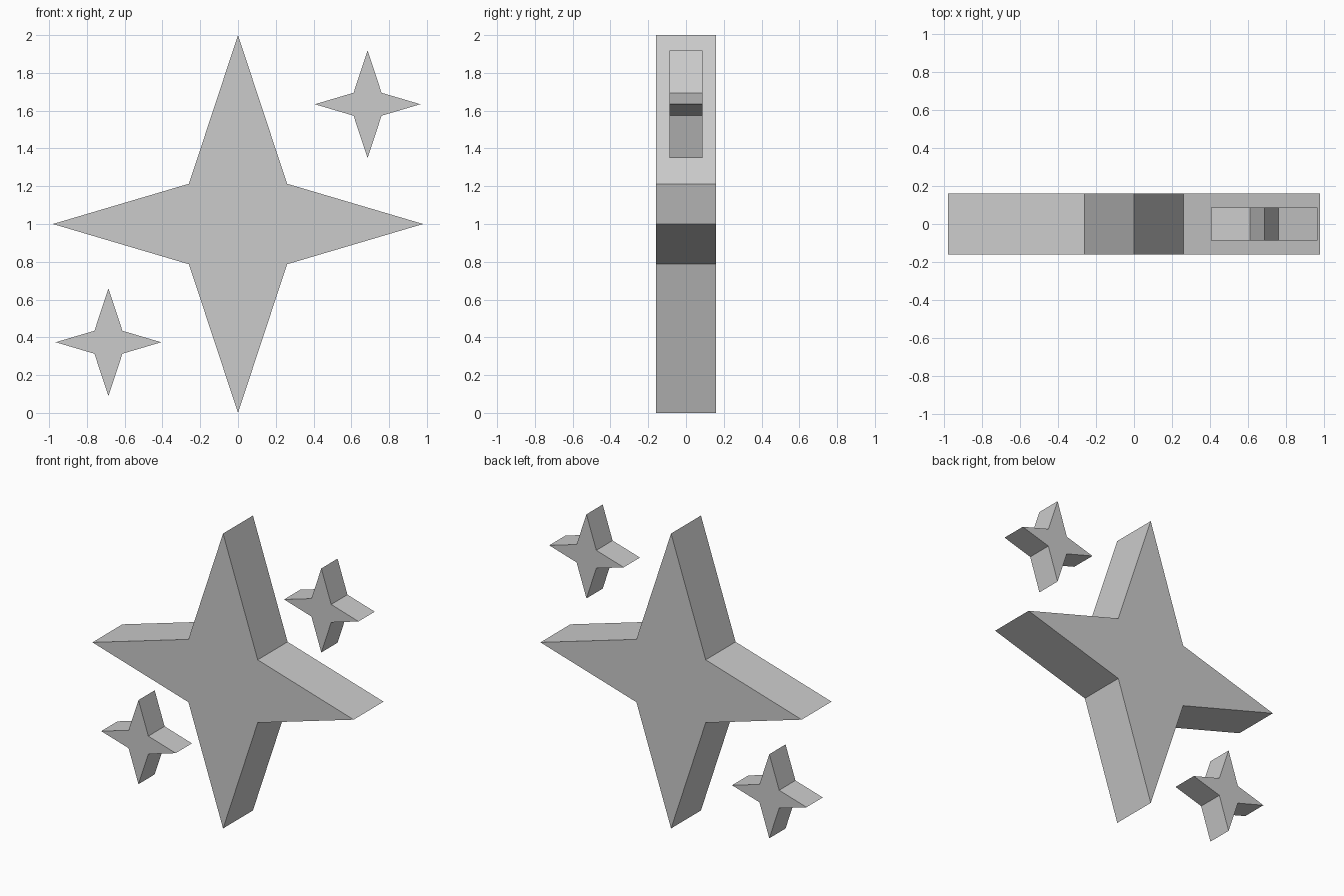
import bpy
import bmesh

cube = bpy.data.objects.get("Cube")
if cube:
    bpy.data.objects.remove(cube, do_unlink=True)

# Single flat grey material
GREY = (0.6, 0.6, 0.6, 1.0)
grey = bpy.data.materials.new("light grey")
grey.use_nodes = True
grey.diffuse_color = GREY
grey.node_tree.nodes["Principled BSDF"].inputs["Base Color"].default_value = GREY

# Full-size star proportions: tip reach and inner notch, in x and z
TIP_X, TIP_Z = 0.98, 1.0
NOTCH_X, NOTCH_Z = 0.26, 0.213


def make_star(name, x, z, scale, half_depth):
    """Extrude a four-pointed star outline along y."""
    outline = [(0, TIP_Z), (NOTCH_X, NOTCH_Z), (TIP_X, 0), (NOTCH_X, -NOTCH_Z)]
    outline += [(-px, -pz) for px, pz in outline]
    bm = bmesh.new()
    front = bm.faces.new([bm.verts.new((px * scale, -half_depth, pz * scale))
                          for px, pz in outline])
    result = bmesh.ops.extrude_face_region(bm, geom=[front], use_keep_orig=True)
    back = [v for v in result["geom"] if isinstance(v, bmesh.types.BMVert)]
    bmesh.ops.translate(bm, verts=back, vec=(0, 2 * half_depth, 0))
    bmesh.ops.recalc_face_normals(bm, faces=bm.faces)
    mesh = bpy.data.meshes.new(name)
    bm.to_mesh(mesh)
    bm.free()
    mesh.materials.append(grey)
    star = bpy.data.objects.new(name, mesh)
    star.location = (x, 0, z)
    bpy.context.collection.objects.link(star)


# Large central star with two small sparkles on the diagonal
make_star("large_star", 0, 1.0, 1.0, 0.16)
for name, side in (("upper_left_small_star", 1), ("lower_right_small_star", -1)):
    make_star(name, side * 0.686, 1.004 + side * 0.63, 0.285, 0.087)
